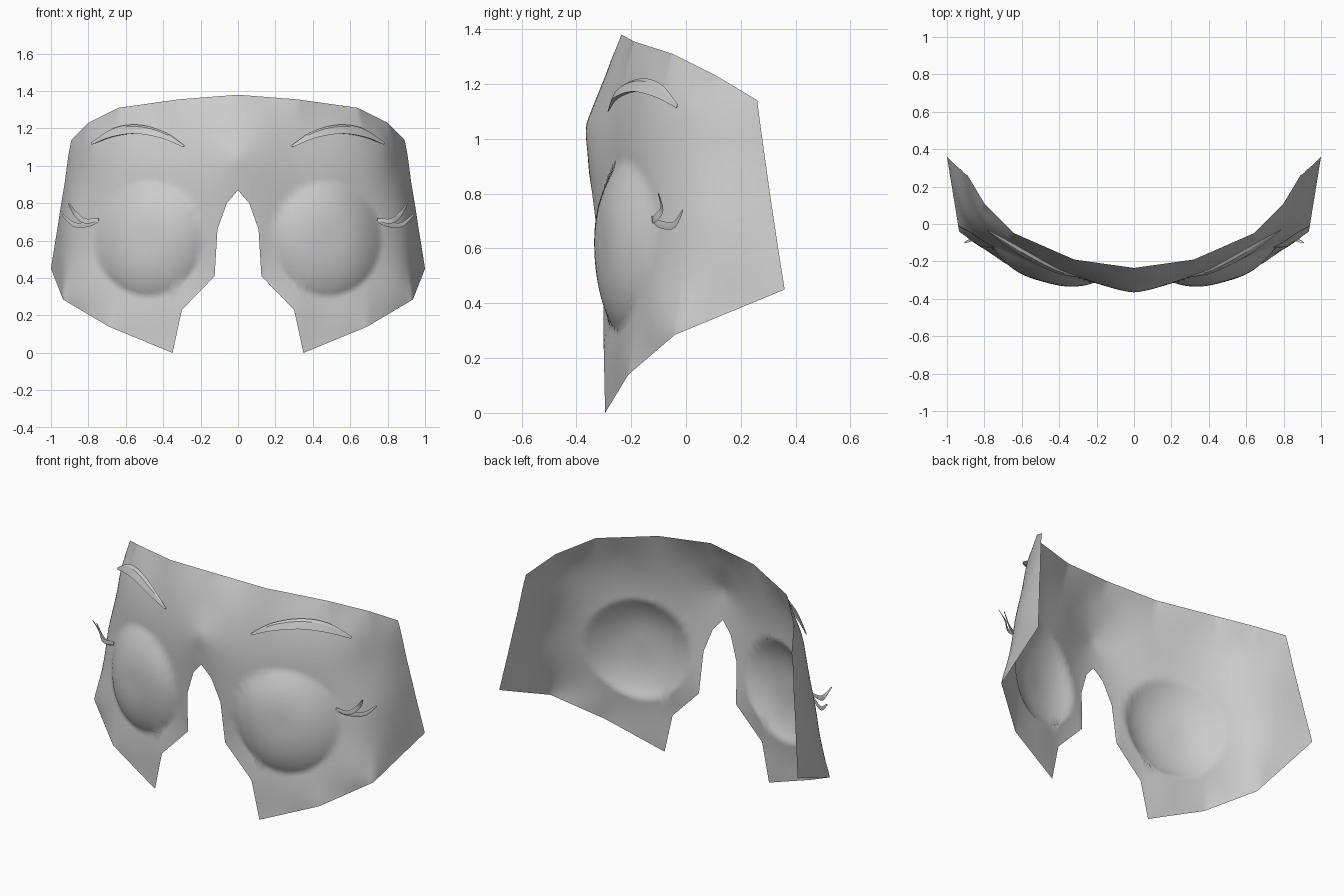
import bpy, math
from mathutils import Vector

if "Cube" in bpy.data.objects:
    bpy.data.objects.remove(bpy.data.objects["Cube"])

YC = 0.4  # axis of the roughly cylindrical face


def to_cyl(p):
    return math.atan2(p[0], YC - p[1]), p[2], math.hypot(p[0], YC - p[1])


def lerp_path(pts, t):
    t = min(max(t, 0), 1) * (len(pts) - 1)
    i = min(int(t), len(pts) - 2)
    return Vector(pts[i]).lerp(Vector(pts[i + 1]), t - i)


def smooth_path(pts, t):
    # Catmull-Rom through the points
    P = [Vector(p) for p in pts]
    P = [2 * P[0] - P[1]] + P + [2 * P[-1] - P[-2]]
    t = t * (len(pts) - 1)
    i = min(int(t), len(pts) - 2)
    f = t - i
    a, b, c, d = P[i:i + 4]
    return 0.5 * (2 * b + (c - a) * f + (2 * a - 5 * b + 4 * c - d) * f * f
                  + (3 * b - a - 3 * c + d) * f ** 3)


def solve(A, b):
    n = len(b)
    M = [r + [v] for r, v in zip(A, b)]
    for i in range(n):
        k = max(range(i, n), key=lambda q: abs(M[q][i]))
        M[i], M[k] = M[k], M[i]
        for q in range(i + 1, n):
            f = M[q][i] / M[i][i]
            if f:
                M[q] = [x - f * y for x, y in zip(M[q], M[i])]
    x = [0] * n
    for i in reversed(range(n)):
        x[i] = (M[i][n] - sum(M[i][j] * x[j] for j in range(i + 1, n))) / M[i][i]
    return x


def make(name, verts, faces, angle):
    me = bpy.data.meshes.new(name)
    me.from_pydata([tuple(v) for v in verts], [], faces)
    ob = bpy.data.objects.new(name, me)
    bpy.context.collection.objects.link(ob)
    bpy.ops.object.select_all(action='DESELECT')
    ob.select_set(True)
    bpy.context.view_layer.objects.active = ob
    bpy.ops.object.shade_smooth_by_angle(angle=math.radians(angle))
    m = ob.modifiers.new("mirror", 'MIRROR')
    m.use_clip = True
    m.merge_threshold = 0.0005
    return ob


# Half outline of the mask: upper edge and lower edge, centre to side
top_key = [(0, -.235, 1.38), (.32, -.19, 1.355), (.64, -.05, 1.31),
           (.80, .11, 1.23), (.89, .26, 1.14)]
top = [lerp_path(top_key[:2], f) for f in (0, .2, .4, .65, 1)]
top += [lerp_path(top_key[1:3], .15)] + [Vector(p) for p in top_key[2:]]
bottom = [Vector(p) for p in [
    (0, -.353, .87), (.06, -.342, .80), (.11, -.325, .66), (.125, -.302, .41),
    (.30, -.30, .23), (.35, -.295, 0), (.69, -.21, .14), (.935, -.04, .285), (1, .36, .45)]]

# Inner shape points: forehead, brow, eye rim, temple
inner = [(0, -.365, 1.05), (0, -.342, 1.11), (0, -.30, 1.215), (0, -.268, 1.3), (0, -.36, .96),
         (.285, -.268, 1.09), (.55, -.148, 1.19), (.78, .005, 1.12),
         (.21, -.30, .6), (.785, -.10, .6), (.48, -.225, .92), (.49, -.245, .3),
         (.49, -.205, .61), (.89, .03, .7), (.845, .065, .97), (.932, .17, .75)]
ctrl = inner + top_key + [tuple(p) for p in bottom]
ctrl += [tuple((bottom[i] + bottom[i + 1]) / 2) for i in (5, 6, 7)]
ctrl += [tuple((top[i] + top[i + 1]) / 2) for i in (5, 6, 7)]
ctrl += [tuple(top[-1].lerp(bottom[-1], f)) for f in (.33, .67)]
C = [to_cyl(p) for p in ctrl]
C += [(-a, z, r) for a, z, r in C if a > 1e-4]


def kern(a, z, c):
    d = math.hypot(a - c[0], z - c[1])
    return d * d * math.log(d) if d > 1e-6 else 0.0


# Thin-plate surface through those points
n = len(C)
A = [[kern(p[0], p[1], c) + (1e-3 if p is c else 0) for c in C] + [1, p[0], p[1]] for p in C]
A += [[1.0] * n + [0] * 3, [c[0] for c in C] + [0] * 3, [c[1] for c in C] + [0] * 3]
W = solve(A, [c[2] for c in C] + [0, 0, 0])


def radius(a, z):
    return sum(w * kern(a, z, c) for w, c in zip(W, C)) + W[n] + W[n + 1] * a + W[n + 2] * z


# Face mask with domed eye: crisp lower rim, softer upper outer rim
ROWS = 64
cols = []
for i, k in enumerate([3, 3, 3, 6, 4, 22, 14, 10]):
    cols += [(i, j / k) for j in range(k)]
cols.append((7, 1.0))
verts, faces = [], []
bulge_dir = Vector((.2, -.98, 0)).normalized()
for i, f in cols:
    pt, pb = top[i].lerp(top[i + 1], f), bottom[i].lerp(bottom[i + 1], f)
    at, zt, rt = to_cyl(pt)
    ab, zb, rb = to_cyl(pb)
    et, eb = rt - radius(at, zt), rb - radius(ab, zb)
    for j in range(ROWS + 1):
        s = j / ROWS
        a, z = at + (ab - at) * s, zt + (zb - zt) * s
        # keep the outline edges straight
        r = radius(a, z) + et * max(0, 1 - 4 * s) ** 2 + eb * max(0, 4 * s - 3) ** 2
        p = Vector((r * math.sin(a), YC - r * math.cos(a), z))
        u, v = (p.x - .48) / .285, (p.z - .61) / .305
        d2 = u * u + v * v
        if d2 < 1:
            soft = min(1, max(0, .5 * u + .6 * v))
            p += bulge_dir * .097 * (1 - d2) ** (.9 + .3 * soft)
        verts.append(p)
N = ROWS + 1
for c in range(len(cols) - 1):
    for j in range(ROWS):
        q = c * N + j
        faces.append((q, q + 1, q + N + 1, q + N))
make("face_mask", verts, faces, 60)


def sweep(name, sections, angle):
    m = len(sections[0])
    v = [p for s in sections for p in s]
    fs = [(i * m + k, i * m + (k + 1) % m, (i + 1) * m + (k + 1) % m, (i + 1) * m + k)
          for i in range(len(sections) - 1) for k in range(m)]
    fs += [tuple(range(m))[::-1], tuple(range(len(v) - m, len(v)))]
    return make(name, v, fs, angle)


# Eyebrow: crescent with a raised lower edge and a narrow upper ledge
upper = [(.285, -.283, 1.108), (.40, -.245, 1.185), (.54, -.17, 1.22),
         (.67, -.095, 1.20), (.785, -.03, 1.125)]
lower = [(.292, -.283, 1.10), (.40, -.25, 1.147), (.54, -.18, 1.172),
         (.67, -.105, 1.155), (.782, -.033, 1.113)]
out = Vector((.45, -.89, 0))
secs = []
for i in range(17):
    t = i / 16
    u, l = smooth_path(upper, t), smooth_path(lower, t)
    w = .003 + .02 * math.sin(math.pi * t)
    secs.append([u - out * .2 * w, u.lerp(l, .2) + out * .5 * w, l + out * w, l - out * .2 * w])
sweep("eyebrow", secs, 30)

# Eyelashes: two flat curled strands at the outer eye corner
lashes = {"upper_eyelash": [(.745, -.125, .712), (.82, -.118, .705), (.868, -.088, .742), (.905, -.10, .80)],
          "lower_eyelash": [(.745, -.125, .708), (.80, -.095, .688), (.875, -.045, .685), (.938, -.012, .738)]}
for name, path in lashes.items():
    secs = []
    for i in range(11):
        t = i / 10
        p = smooth_path(path, t)
        d = smooth_path(path, min(t + .03, 1)) - smooth_path(path, max(t - .03, 0))
        side = d.cross(Vector((.5, -.86, 0))).normalized()
        w = .003 + .011 * math.sin(math.pi * min(1, .15 + .8 * t))
        secs.append([p + side * w, p + out * .002, p - side * w, p - out * .002])
    sweep(name, secs, 30)
